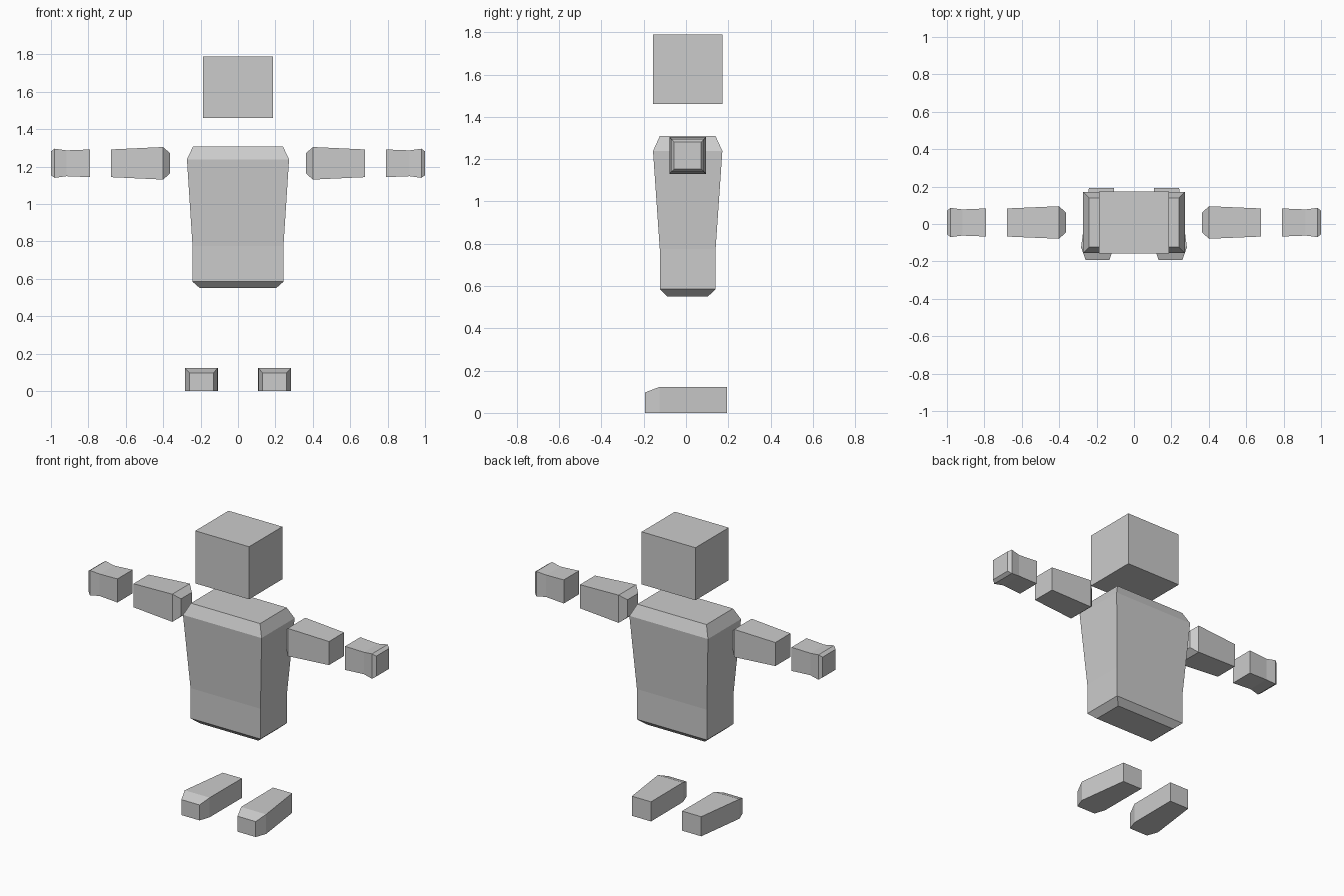
import bpy, bmesh

if "Cube" in bpy.data.objects:
    bpy.data.objects.remove(bpy.data.objects["Cube"])

grey = bpy.data.materials.new("light_grey")
grey.diffuse_color = (0.6, 0.6, 0.6, 1)
grey.use_nodes = True
grey.node_tree.nodes["Principled BSDF"].inputs["Base Color"].default_value = grey.diffuse_color


def loft(name, axis, sections, mirror=False):
    """Skin a row of rectangles (pos, u0, u1, v0, v1) stacked along an axis."""
    bm = bmesh.new()
    rings = []
    for p, u0, u1, v0, v1 in sections:
        ring = []
        for u, v in ((u0, v0), (u1, v0), (u1, v1), (u0, v1)):
            co = {"x": (p, u, v), "y": (u, p, v), "z": (u, v, p)}[axis]
            ring.append(bm.verts.new(co))
        rings.append(ring)
    for a, b in zip(rings, rings[1:]):
        for i in range(4):
            j = (i + 1) % 4
            bm.faces.new((a[i], a[j], b[j], b[i]))
    bm.faces.new(rings[0][::-1])
    bm.faces.new(rings[-1])
    bmesh.ops.recalc_face_normals(bm, faces=bm.faces)
    mesh = bpy.data.meshes.new(name)
    bm.to_mesh(mesh)
    bm.free()
    mesh.materials.append(grey)
    obj = bpy.data.objects.new(name, mesh)
    bpy.context.collection.objects.link(obj)
    if mirror:
        obj.modifiers.new("mirror", "MIRROR")
    return obj


CY, CZ = 0.008, 1.218  # depth centre of the body, height of the arms


def body(z, hx, hy):
    return (z, -hx, hx, CY - hy, CY + hy)


def limb(x, hy, hz):
    return (x, CY - hy, CY + hy, CZ - hz, CZ + hz)


# Head: plain block
loft("head", "z", [body(1.46, 0.187, 0.165), body(1.79, 0.187, 0.165)])

# Torso: bevelled shoulders, tapering to a straight waist
loft("torso", "z", [
    body(0.55, 0.203, 0.095),
    body(0.585, 0.243, 0.132),
    body(0.775, 0.243, 0.132),
    body(1.239, 0.273, 0.164),
    body(1.309, 0.24, 0.132),
])

# Arms: bevelled shoulder end, tapering outwards
loft("arms", "x", [
    limb(0.364, 0.053, 0.055),
    limb(0.401, 0.087, 0.087),
    limb(0.679, 0.075, 0.074),
], mirror=True)

# Hands: slightly pinched, with a bevelled tip
loft("hands", "x", [
    limb(0.791, 0.075, 0.074),
    limb(0.918, 0.070, 0.069),
    limb(0.980, 0.078, 0.078),
    limb(1.0, 0.064, 0.064),
], mirror=True)

# Feet: narrowed, sloped toe and a tapering heel
loft("feet", "y", [
    (-0.193, 0.132, 0.258, 0, 0.097),
    (-0.125, 0.109, 0.283, 0, 0.123),
    (0.193, 0.108, 0.241, 0, 0.123),
], mirror=True)
